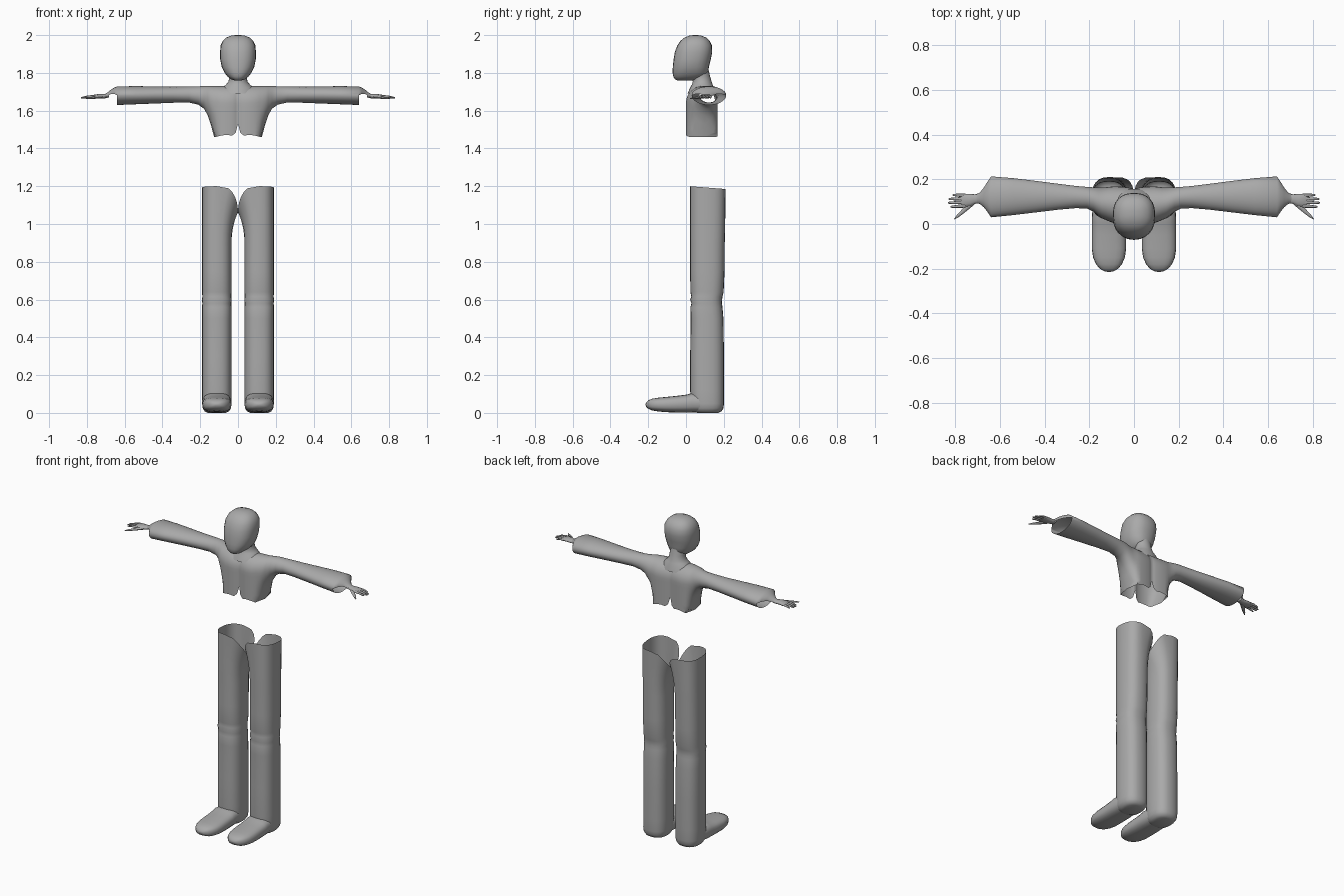
import bpy, bmesh, math
from mathutils import Vector

grey = bpy.data.materials.new("grey_clay")
grey.diffuse_color = (0.40, 0.40, 0.40, 1)


def sp(v, p):
    """Signed power, used for rounded-square sections."""
    return 0.0 if abs(v) < 1e-6 else math.copysign(abs(v) ** p, v)


def loft(bm, rings, closed=True, caps=(False, False)):
    rows = [[bm.verts.new(p) for p in r] for r in rings]
    n = len(rows[0])
    for a, b in zip(rows, rows[1:]):
        for i in range(n if closed else n - 1):
            j = (i + 1) % n
            bm.faces.new((a[i], a[j], b[j], b[i]))
    for cap, row in zip(caps, (rows[0], rows[-1])):
        if cap:
            bm.faces.new(row)


def finish(bm, name, mirror=True, subdiv=0, angle=60):
    bmesh.ops.remove_doubles(bm, verts=bm.verts, dist=0.0003)
    bmesh.ops.recalc_face_normals(bm, faces=bm.faces)
    me = bpy.data.meshes.new(name)
    bm.to_mesh(me)
    bm.free()
    me.materials.append(grey)
    ob = bpy.data.objects.new(name, me)
    bpy.context.collection.objects.link(ob)
    if mirror:
        m = ob.modifiers.new("mirror", 'MIRROR')
        m.use_clip = True
        m.merge_threshold = 0.001
    if subdiv:
        s = ob.modifiers.new("smooth", 'SUBSURF')
        s.levels = s.render_levels = subdiv
    bpy.context.view_layer.objects.active = ob
    ob.select_set(True)
    bpy.ops.object.shade_smooth_by_angle(angle=math.radians(angle))
    ob.select_set(False)


def flat_ring(z, yf, yb, hw, n=24, p=0.85):
    """Horizontal oval between front yf and back yb."""
    return [(hw * sp(math.cos(t), p), (yf + yb) / 2 + (yb - yf) / 2 * sp(math.sin(t), p), z)
            for t in (2 * math.pi * i / n for i in range(n))]


# Head
bm = bmesh.new()
head = [(1.760, -0.045, 0.03, 0.018), (1.766, -0.058, 0.07, 0.036), (1.78, -0.067, 0.10, 0.055),
        (1.80, -0.071, 0.117, 0.071), (1.83, -0.070, 0.121, 0.086), (1.87, -0.066, 0.131, 0.094),
        (1.91, -0.059, 0.139, 0.095), (1.945, -0.046, 0.137, 0.092), (1.97, -0.029, 0.125, 0.080),
        (1.987, -0.008, 0.107, 0.062), (1.997, 0.018, 0.082, 0.037), (2.0, 0.038, 0.062, 0.013)]
loft(bm, [flat_ring(*r) for r in head], caps=(True, True))
finish(bm, "head", mirror=False)

# Neck, flared into the shoulders
bm = bmesh.new()
neck = [(1.69, 0.008, 0.157, 0.10), (1.722, 0.022, 0.148, 0.082), (1.738, 0.031, 0.141, 0.063),
        (1.755, 0.036, 0.135, 0.050), (1.78, 0.034, 0.128, 0.046), (1.81, 0.02, 0.121, 0.05),
        (1.84, 0.01, 0.115, 0.05)]
loft(bm, [flat_ring(*r, p=1) for r in neck])
finish(bm, "neck", mirror=False)

# Torso and sleeve: sections along x; a low side power leaves the waist open
N = 32


def section(x, zb, zt, zc, yf, yb, p):
    out = []
    for i in range(N + 1):
        a = math.radians(-90 + 360 * i / N)
        c, s = math.cos(a), math.sin(a)
        if s < -1e-6:
            side = 1 if i < N / 2 else -1
            c = side * (abs(c) ** p if abs(c) > 1e-6 else (1.0 if p == 0 else 0.0))
            z = zc + (zc - zb) * (s if p > 0.6 else math.asin(s) / (math.pi / 2))
        else:
            z = zc + (zt - zc) * s
        out.append((x, (yf + yb) / 2 - (yb - yf) / 2 * c, z))
    return out


body = [(0.0, 1.53, 1.728, 1.64, 0.012, 0.155, 0), (0.012, 1.485, 1.73, 1.64, 0.006, 0.16, 0),
        (0.03, 1.468, 1.73, 1.64, 0.001, 0.164, 0), (0.06, 1.472, 1.73, 1.64, 0.0, 0.167, 0),
        (0.09, 1.468, 1.73, 1.64, 0.004, 0.168, 0), (0.112, 1.462, 1.73, 1.645, 0.012, 0.166, 0),
        (0.126, 1.46, 1.73, 1.645, 0.018, 0.164, 0.2), (0.145, 1.53, 1.73, 1.65, 0.026, 0.163, 0.5),
        (0.16, 1.575, 1.73, 1.66, 0.038, 0.163, 0.8), (0.18, 1.61, 1.73, 1.67, 0.055, 0.164, 1),
        (0.21, 1.632, 1.729, 1.68, 0.069, 0.166, 1), (0.26, 1.643, 1.728, 1.685, 0.071, 0.17, 1),
        (0.34, 1.642, 1.727, 1.685, 0.064, 0.18, 1), (0.44, 1.638, 1.728, 1.685, 0.052, 0.193, 1),
        (0.54, 1.634, 1.73, 1.683, 0.04, 0.205, 1), (0.64, 1.63, 1.728, 1.682, 0.03, 0.213, 1)]
bm = bmesh.new()
loft(bm, [section(*s) for s in body], closed=False)
# Upper cuff narrowing into the wrist, open below
cuff = [body[-1], (0.655, 1.63, 1.722, 1.688, 0.053, 0.19, 1), (0.672, 1.63, 1.712, 1.688, 0.075, 0.163, 1),
        (0.69, 1.63, 1.697, 1.68, 0.09, 0.14, 1), (0.705, 1.63, 1.688, 1.672, 0.092, 0.134, 1)]
loft(bm, [section(*s)[N // 4:3 * N // 4 + 1] for s in cuff], closed=False)
finish(bm, "torso_and_sleeves")


# Hands: a flat palm with tapered digits
def tube(bm, points, n=8):
    """Points are (x, y, z, half width, half height)."""
    pts = [Vector(p[:3]) for p in points]
    d = (pts[-1] - pts[0]).normalized()
    side = d.cross(Vector((0, 0, 1))).normalized()
    rings = []
    for c, p in zip(pts, points):
        rings.append([c + side * p[3] * math.cos(t) + Vector((0, 0, p[4] * math.sin(t)))
                      for t in (2 * math.pi * i / n for i in range(n))])
    loft(bm, rings, caps=(True, True))


bm = bmesh.new()
tube(bm, [(0.685, 0.114, 1.680, 0.022, 0.010), (0.71, 0.112, 1.676, 0.021, 0.012),
          (0.735, 0.107, 1.677, 0.028, 0.012), (0.765, 0.105, 1.675, 0.031, 0.009),
          (0.775, 0.105, 1.674, 0.027, 0.006)], 12)
for y0, x1, y1 in [(0.081, 0.822, 0.077), (0.097, 0.832, 0.095), (0.113, 0.830, 0.112), (0.128, 0.812, 0.130)]:
    tube(bm, [(0.755, y0, 1.676, 0.008, 0.007), ((0.755 + x1) / 2, (y0 + y1) / 2, 1.675, 0.007, 0.006),
              (x1 - 0.006, y1, 1.669, 0.005, 0.004), (x1, y1, 1.668, 0.002, 0.002)])
tube(bm, [(0.725, 0.095, 1.674, 0.013, 0.009), (0.755, 0.066, 1.670, 0.010, 0.007),
          (0.785, 0.039, 1.666, 0.007, 0.005), (0.804, 0.022, 1.664, 0.002, 0.002)])
finish(bm, "hands")

# Trouser legs: upper rings spread inward and meet at the crotch
CX, RX, M = 0.112, 0.078, 24


def leg_ring(z, yf, yb, k, s=None):
    out = []
    for i in range(M):
        t = 2 * math.pi * i / M
        c, sn = sp(math.cos(t), 0.8), sp(math.sin(t), 0.8)
        x, y, zz = CX + RX * k * c, (yf + yb) / 2 + (yb - yf) / 2 * sn, z
        if s is not None:
            hc = sp(math.cos(t), 0.45) if c < 0 else c
            xt = CX + (CX if c < 0 else RX) * hc
            u = min(1, max(0, xt) / 0.085)
            zt = 1.07 + 0.13 * math.sqrt(1 - (1 - u) ** 2) - 0.015 * (sn + 1) / 2
            x += (xt - x) * s ** 2.2
            zz = z + (zt - z) * s
        out.append((x, y, zz))
    return out


bm = bmesh.new()
low = [(0.0, 0.06, 0.17, 0.62), (0.008, 0.04, 0.188, 0.82), (0.025, 0.03, 0.198, 0.96), (0.05, 0.026, 0.201, 1),
       (0.12, 0.022, 0.201, 1), (0.3, 0.022, 0.201, 1), (0.5, 0.025, 0.198, 1), (0.56, 0.023, 0.193, 1.0),
       (0.58, 0.029, 0.190, 0.985), (0.6, 0.022, 0.191, 1.01), (0.615, 0.028, 0.193, 0.985),
       (0.64, 0.023, 0.199, 1), (0.75, 0.022, 0.204, 1), (0.9, 0.022, 0.205, 1)]
rings = [leg_ring(*r) for r in low]
rings += [leg_ring(0.9, 0.021, 0.206 + 0.004 * s, 1, s) for s in (0.2, 0.4, 0.55, 0.7, 0.8, 0.9, 0.96, 1)]
loft(bm, rings, caps=(True, False))
finish(bm, "trouser_legs")

# Feet: sections along y, rounded at the toe
foot = [(0.10, 0.070, 0.004, 0.10), (0.03, 0.077, 0.002, 0.105), (0.005, 0.077, 0.002, 0.097),
        (-0.05, 0.077, 0.002, 0.09), (-0.11, 0.077, 0.004, 0.084), (-0.15, 0.071, 0.008, 0.080),
        (-0.18, 0.058, 0.013, 0.075), (-0.20, 0.041, 0.022, 0.066), (-0.211, 0.022, 0.033, 0.055),
        (-0.214, 0.007, 0.042, 0.047)]
bm = bmesh.new()
loft(bm, [[(CX + w * sp(math.cos(t), 0.75), y, (z0 + z1) / 2 + (z1 - z0) / 2 * sp(math.sin(t), 0.75))
           for t in (2 * math.pi * i / 20 for i in range(20))] for y, w, z0, z1 in foot], caps=(True, True))
finish(bm, "feet")
